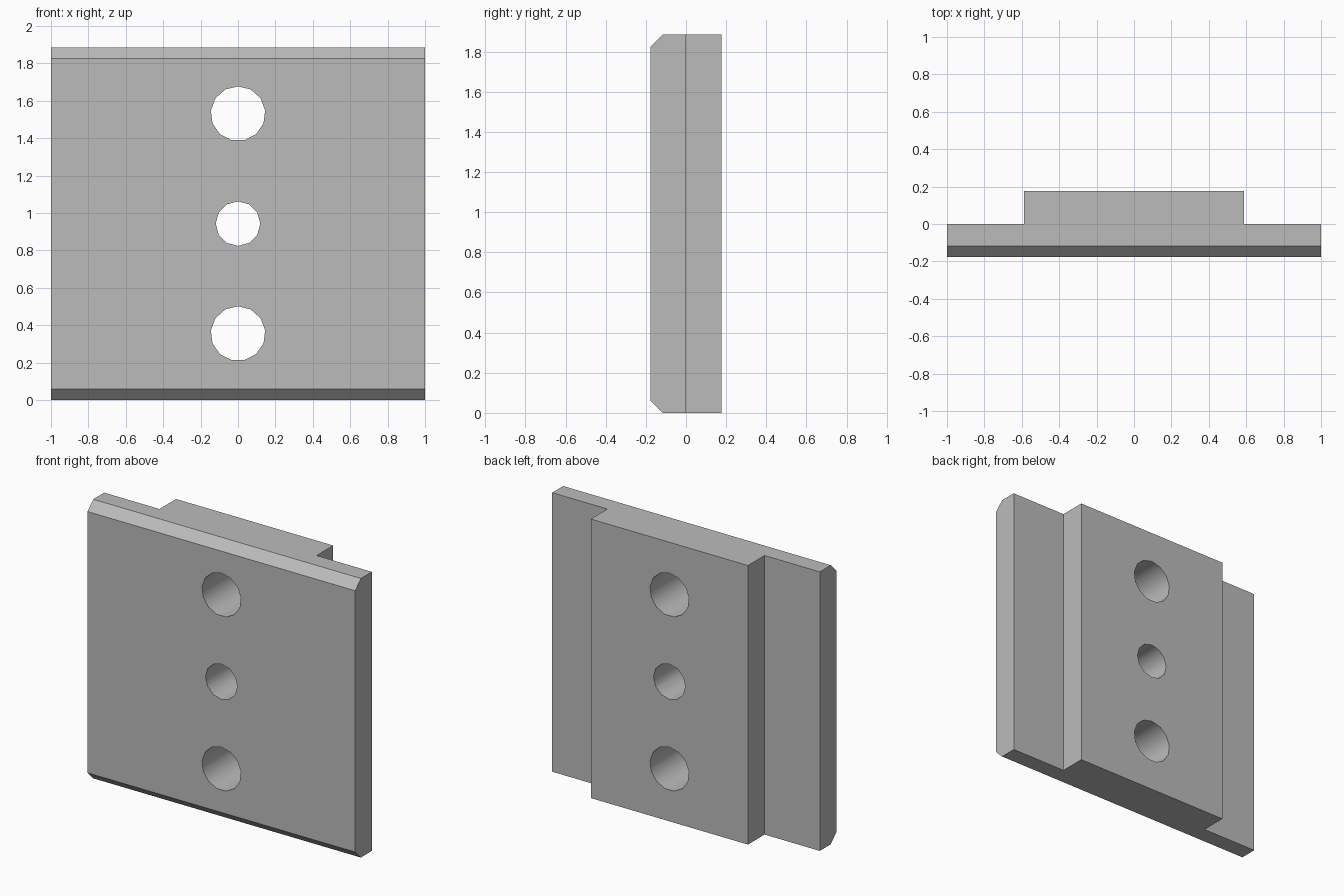
import bpy
import bmesh
from math import radians

cube = bpy.data.objects.get("Cube")
if cube:
    bpy.data.objects.remove(cube, do_unlink=True)

HEIGHT = 1.885
FRONT, STEP, BACK = -0.177, 0.0, 0.177
RIB = 0.587
CHAMFER = 0.06

grey = bpy.data.materials.new("plain grey")
grey.use_nodes = True
colour = (0.5, 0.5, 0.5, 1)
grey.diffuse_color = colour
grey.node_tree.nodes["Principled BSDF"].inputs["Base Color"].default_value = colour

# T-shaped plan: wide front plate with a raised rib on the back
half = [(1, FRONT), (1, STEP), (RIB, STEP), (RIB, BACK)]
outline = half + [(-x, y) for x, y in reversed(half)]
bm = bmesh.new()
face = bm.faces.new([bm.verts.new((x, y, 0)) for x, y in outline])
top = bmesh.ops.extrude_face_region(bm, geom=[face])["geom"]
bmesh.ops.translate(bm, vec=(0, 0, HEIGHT),
                    verts=[v for v in top if isinstance(v, bmesh.types.BMVert)])
bmesh.ops.recalc_face_normals(bm, faces=bm.faces)

# Chamfer the long top and bottom edges of the front
front_edges = [e for e in bm.edges
               if all(abs(v.co.y - FRONT) < 1e-4 for v in e.verts)
               and abs(e.verts[0].co.z - e.verts[1].co.z) < 1e-4]
bmesh.ops.bevel(bm, geom=front_edges, offset=CHAMFER, segments=1, affect='EDGES')
mesh = bpy.data.meshes.new("mounting_plate")
bm.to_mesh(mesh)
bm.free()
plate = bpy.data.objects.new("mounting_plate", mesh)
bpy.context.collection.objects.link(plate)
mesh.materials.append(grey)


# Three through holes up the middle
def drill(z, radius, sides):
    bpy.ops.mesh.primitive_cylinder_add(vertices=sides, radius=radius, depth=1,
                                        location=(0, 0, z), rotation=(radians(90), 0, 0))
    cutter = bpy.context.object
    cutter.name = "hole_cutter"
    cutter.hide_render = True
    cutter.data.materials.append(grey)
    bpy.context.view_layer.objects.active = plate
    mod = plate.modifiers.new("hole", 'BOOLEAN')
    mod.operation = 'DIFFERENCE'
    mod.solver = 'EXACT'
    mod.object = cutter
    bpy.ops.object.modifier_apply(modifier=mod.name)
    bpy.data.objects.remove(cutter, do_unlink=True)


for z, radius, sides in [(0.355, 0.146, 13), (0.943, 0.119, 12), (1.531, 0.146, 13)]:
    drill(z, radius, sides)

# Smooth hole walls, crisp plate edges
bpy.ops.object.select_all(action='DESELECT')
plate.select_set(True)
bpy.context.view_layer.objects.active = plate
bpy.ops.object.shade_smooth_by_angle(angle=radians(35))
